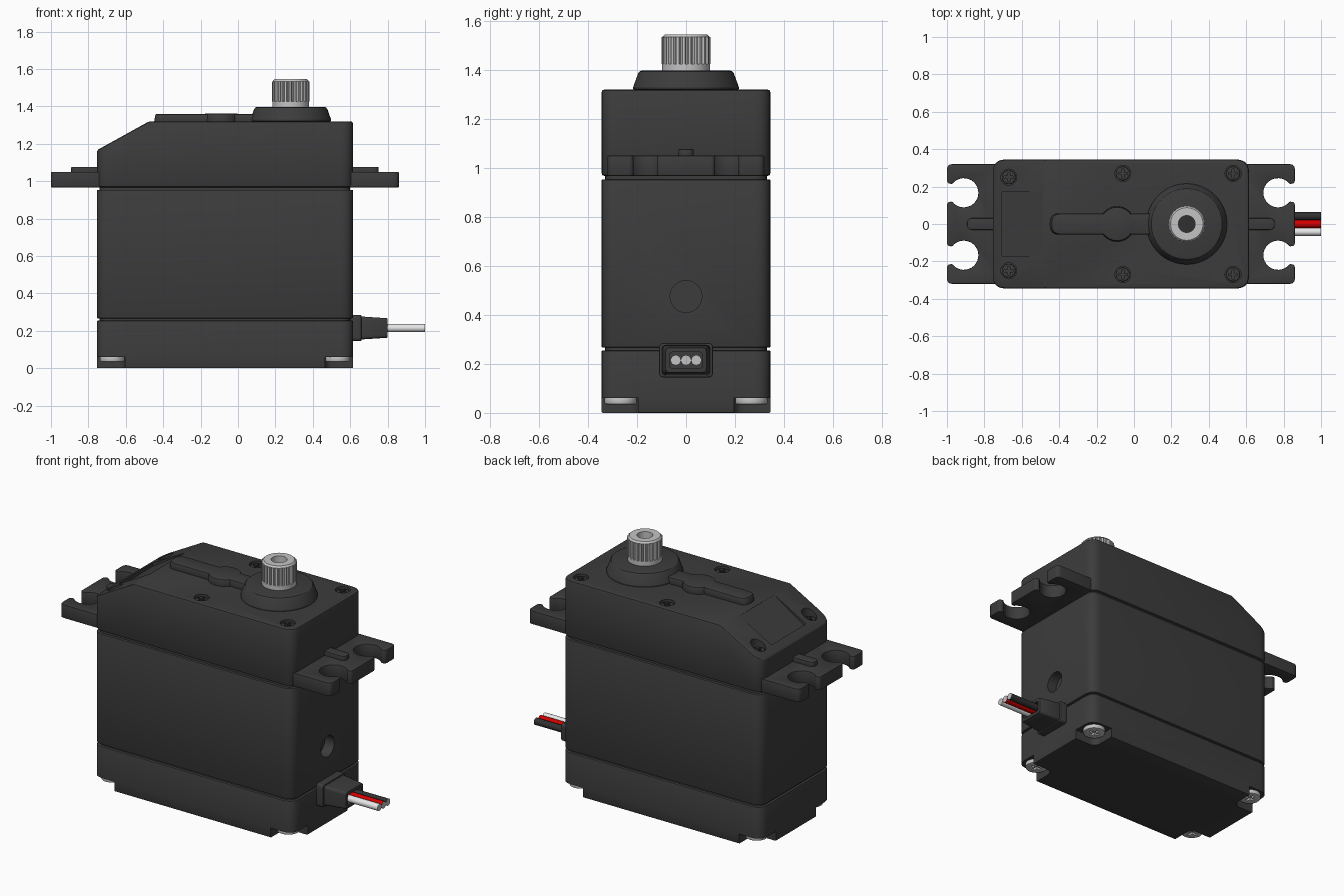
import bpy, bmesh, math
from mathutils import Vector, Matrix

if "Cube" in bpy.data.objects:
    bpy.data.objects.remove(bpy.data.objects["Cube"])


def material(name, r, g, b):
    m = bpy.data.materials.new(name)
    m.use_nodes = True
    m.diffuse_color = (r, g, b, 1)
    node = next(n for n in m.node_tree.nodes if n.type == 'BSDF_PRINCIPLED')
    node.inputs["Base Color"].default_value = (r, g, b, 1)
    return m


CASE = material("charcoal plastic", 0.045, 0.045, 0.045)
BLACK = material("black rubber", 0.03, 0.03, 0.03)
METAL = material("silver metal", 0.55, 0.55, 0.55)
RED = material("red wire", 0.65, 0.0, 0.0)
WHITE = material("white wire", 0.8, 0.8, 0.8)


# ---- outlines ----
def rounded(points, steps=6):
    """Outline from (x, y, corner size) points."""
    out = []
    for i, (x, y, r) in enumerate(points):
        p = Vector((x, y))
        if r == 0:
            out.append(p)
            continue
        a = p + (Vector(points[i - 1][:2]) - p).normalized() * r
        b = p + (Vector(points[(i + 1) % len(points)][:2]) - p).normalized() * r
        for k in range(steps + 1):
            t = k / steps
            out.append(a * (1 - t) ** 2 + p * (2 * t * (1 - t)) + b * t ** 2)
    return out


def rect(x0, x1, y0, y1, r=0):
    return rounded([(x0, y0, r), (x1, y0, r), (x1, y1, r), (x0, y1, r)])


def circle(x, y, r, n=40):
    return [Vector((x + r * math.cos(2 * math.pi * i / n),
                    y + r * math.sin(2 * math.pi * i / n))) for i in range(n)]


def cross(x, y, a, w):
    pts = []
    for q in range(4):
        rot = Matrix.Rotation(q * math.pi / 2, 2)
        pts += [rot @ Vector(c) + Vector((x, y)) for c in ((w, -w), (a, -w), (a, w))]
    return pts


# ---- solids ----
AXES = {'z': lambda u, v, h: (u, v, h),
        'x': lambda u, v, h: (h, u, v),
        'y': lambda u, v, h: (u, h, v)}


def prism(name, outline, h0, h1, mat=CASE, axis='z', taper=1.0, bevel=0.0, cuts=(), slope=None):
    """Extrude an outline, optionally slice it, round its rims and cut holes."""
    mid = sum(outline, Vector((0, 0))) / len(outline)
    top = [mid + (p - mid) * taper for p in outline]
    bm = bmesh.new()
    place = AXES[axis]
    a = [bm.verts.new(place(p.x, p.y, h0)) for p in outline]
    b = [bm.verts.new(place(p.x, p.y, h1)) for p in top]
    bm.faces.new(a[::-1])
    bm.faces.new(b)
    for i in range(len(a)):
        j = (i + 1) % len(a)
        bm.faces.new((a[i], a[j], b[j], b[i]))
    if slope:
        res = bmesh.ops.bisect_plane(bm, geom=bm.verts[:] + bm.edges[:] + bm.faces[:],
                                     plane_co=slope[0], plane_no=slope[1], clear_outer=True)
        bmesh.ops.contextual_create(
            bm, geom=[e for e in res["geom_cut"] if isinstance(e, bmesh.types.BMEdge)])
    bmesh.ops.recalc_face_normals(bm, faces=bm.faces[:])
    mesh = bpy.data.meshes.new(name)
    bm.to_mesh(mesh)
    bm.free()
    ob = bpy.data.objects.new(name, mesh)
    bpy.context.collection.objects.link(ob)
    mesh.materials.append(mat)
    bpy.ops.object.select_all(action='DESELECT')
    bpy.context.view_layer.objects.active = ob
    ob.select_set(True)
    if bevel:
        m = ob.modifiers.new("rim", 'BEVEL')
        m.width, m.segments, m.limit_method = bevel, 2, 'ANGLE'
        m.angle_limit = math.radians(25)
        bpy.ops.object.modifier_apply(modifier="rim")
    for c in cuts:
        m = ob.modifiers.new("cut", 'BOOLEAN')
        m.operation, m.solver, m.object = 'DIFFERENCE', 'EXACT', c
        bpy.ops.object.modifier_apply(modifier="cut")
    bpy.ops.object.shade_smooth_by_angle(angle=math.radians(24))
    return ob


def cutter(outline, h0, h1, axis='z'):
    ob = prism("cutter", outline, h0, h1, axis=axis)
    ob.hide_render = True
    cutters.append(ob)
    return ob


cutters = []
L, R, W = -0.755, 0.615, 0.345
body = rect(L, R, -W, W, 0.07)
SIGNS = (-1, 1)

# ---- bottom cover with corner screw recesses ----
notches = []
for sx, x in ((-1, L), (1, R)):
    for sy in SIGNS:
        xs = sorted((x - sx * 0.15, x + sx * 0.1))
        ys = sorted((sy * (W - 0.15), sy * (W + 0.1)))
        notches.append(cutter(rect(*xs, *ys, 0.05), -0.1, 0.06))
        cx, cy = x - sx * 0.082, sy * 0.267
        prism("bottom_screw", circle(cx, cy, 0.065), 0.035, 0.065, METAL, bevel=0.006,
              cuts=[cutter(cross(cx, cy, 0.035, 0.008), 0, 0.048)])
prism("bottom_cover", body, 0, 0.255, bevel=0.006, cuts=notches)

# ---- middle case and the recessed seams ----
prism("middle_case", body, 0.267, 0.953, bevel=0.005,
      cuts=[cutter(circle(0, 0.475, 0.065), 0.55, 0.7, 'x')])
for z in (0.26, 0.96):
    prism("seam_core", rect(L + 0.015, R - 0.015, -W + 0.015, W - 0.015, 0.06), z - 0.04, z + 0.04)

# ---- top case with sloped end ----
pockets = [cutter([Vector(p) for p in ((-0.705, 1.25), (-0.705, 1.172), (-0.485, 1.313), (-0.5, 1.37))],
                  -0.17, 0.17, 'y')]
for x, floor, head in ((-0.67, 1.165, 1.185), (-0.06, 1.295, 1.31), (0.53, 1.295, 1.31)):
    for s in SIGNS:
        y = s * (0.25 if x < -0.5 else 0.27)
        pockets.append(cutter(circle(x, y, 0.043, 28), floor, 1.4))
        prism("top_screw", circle(x, y, 0.037, 28), floor - 0.01, head, bevel=0.005,
              cuts=[cutter(cross(x, y, 0.024, 0.006), head - 0.012, 1.4)])
prism("top_case", body, 0.967, 1.32, bevel=0.012, cuts=pockets,
      slope=((-0.475, 0, 1.32), (-0.155, 0, 0.28)))

# ---- mounting flanges with open keyhole slots ----
half, hole = 0.048, 0.078
lip = math.asin(half / hole)
for s, side in ((-1, "right"), (1, "left")):
    shape = [(0.6, -0.32, 0), (0.93, -0.32, 0.03)]
    for c in (-0.167, 0.167):
        shape.append((0.93, c - half, 0.02))
        for k in range(25):
            t = -lip - (2 * math.pi - 2 * lip) * k / 24
            shape.append((0.84 + hole * math.cos(t), c + hole * math.sin(t), 0))
        shape.append((0.93, c + half, 0.02))
    shape += [(0.93, 0.32, 0.03), (0.6, 0.32, 0)]
    outline = [Vector((-0.07 + s * p.x, p.y)) for p in rounded(shape)]
    prism(side + "_flange", outline, 0.967, 1.05, bevel=0.004)
    xs = sorted((-0.07 + s * 0.6, -0.07 + s * 0.822))
    prism(side + "_flange_rib", rect(*xs, -0.031, 0.031, 0.028), 1.04, 1.077, bevel=0.004)

# ---- raised ridge and output boss ----
AX = 0.282
prism("ridge_arm", rect(-0.45, 0.15, -0.057, 0.057, 0.05), 1.31, 1.36, taper=0.97, bevel=0.008)
prism("ridge_disc", circle(-0.09, 0, 0.095), 1.31, 1.362, taper=0.96, bevel=0.008)
prism("output_boss", circle(AX, 0, 0.22, 64), 1.318, 1.397, taper=0.87, bevel=0.012)

# ---- splined output shaft ----
bore = cutter(circle(AX, 0, 0.045), 1.44, 1.6)
teeth = []
n = 25
for i in range(n):
    for f, r in ((0.0, 0.087), (0.25, 0.087), (0.4, 0.1), (0.85, 0.1)):
        t = 2 * math.pi * (i + f) / n
        teeth.append(Vector((AX + r * math.cos(t), r * math.sin(t))))
prism("shaft_collar", circle(AX, 0, 0.098), 1.39, 1.425, METAL)
prism("shaft_spline", teeth, 1.425, 1.534, METAL, cuts=[bore])
prism("shaft_cap", circle(AX, 0, 0.096), 1.534, 1.545, METAL, taper=0.91, cuts=[bore])
prism("shaft_bore_floor", circle(AX, 0, 0.045), 1.435, 1.45, BLACK)

# ---- strain relief and three wires ----
prism("strain_relief_base", rect(-0.11, 0.11, 0.145, 0.285, 0.02), 0.6, 0.66, axis='x', bevel=0.006)
prism("strain_relief", rect(-0.1, 0.1, 0.153, 0.277, 0.02), 0.65, 0.8, axis='x', taper=0.84,
      bevel=0.005, cuts=[cutter(rect(-0.068, 0.068, 0.182, 0.248, 0.015), 0.775, 0.9, 'x')])
for name, y, mat in (("black", 0.042, BLACK), ("red", 0, RED), ("white", -0.042, WHITE)):
    wire = prism(name + "_wire", circle(y, 0.215, 0.021, 20), 0.7, 1.0, mat, axis='x')
    wire.data.materials.append(METAL)
    for f in wire.data.polygons:
        f.material_index = int(f.normal.x > 0.9)

for c in cutters:
    bpy.data.objects.remove(c)
